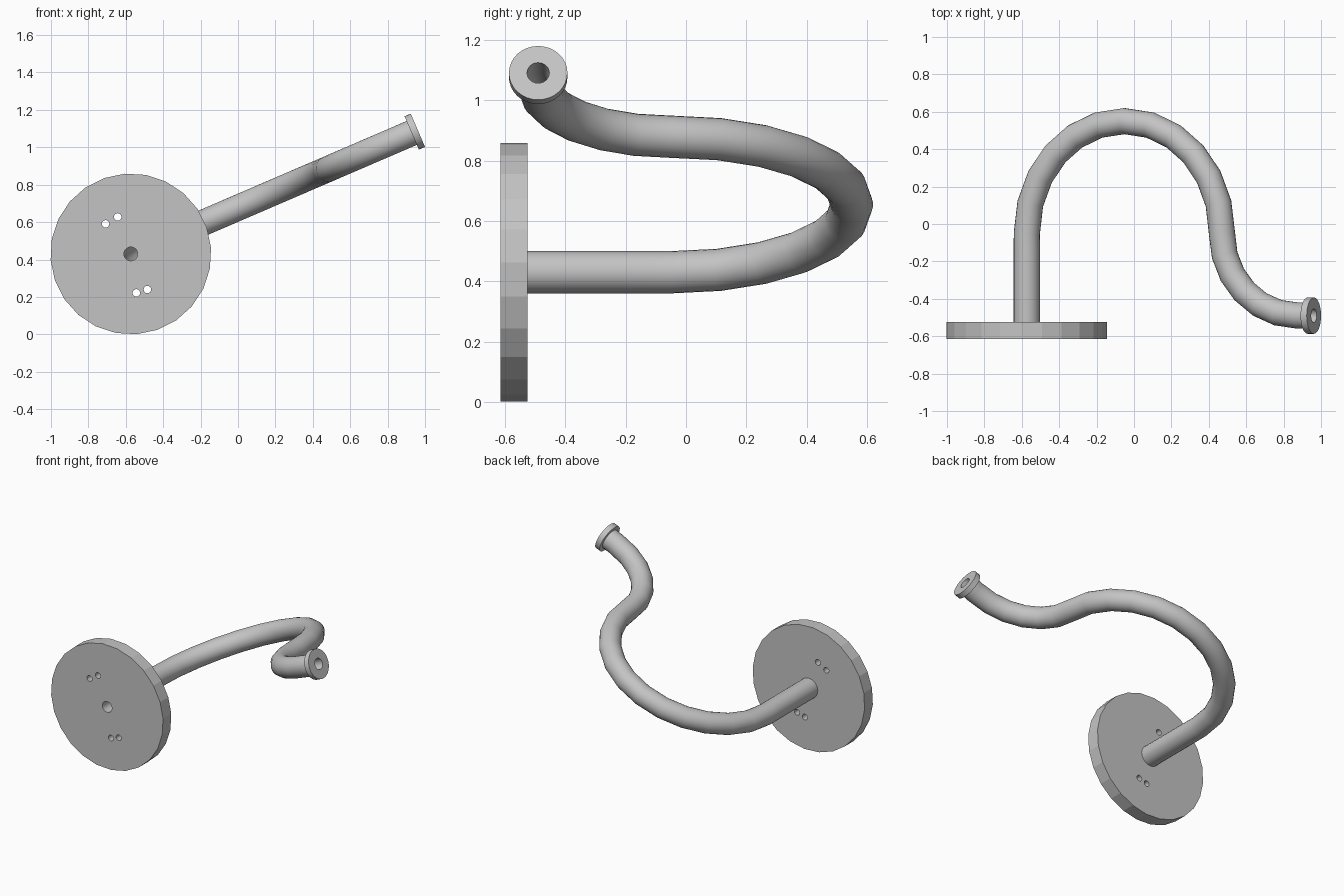
import bpy
from math import cos, sin, pi, radians
from mathutils import Matrix, Vector

cube = bpy.data.objects.get("Cube")
if cube:
    bpy.data.objects.remove(cube, do_unlink=True)

TILT = radians(23.3)          # tilt of the plane in which the pipe is bent
ORIGIN = Vector((-0.573, 0, 0.43))
PIPE_R, BORE_R = 0.07, 0.037
KAPPA = 0.5523

metal = bpy.data.materials.new("light grey metal")
metal.use_nodes = True
GREY = (0.55, 0.55, 0.55, 1)
metal.diffuse_color = GREY
metal.node_tree.nodes["Principled BSDF"].inputs["Base Color"].default_value = GREY


def on_plane(s, y):
    """Point at distance s along the tilted direction and depth y."""
    return ORIGIN + Vector((s * cos(TILT), y, s * sin(TILT)))


def to_mesh(name, curve, matrix=None, smooth=False, flip=False):
    """Turn a curve into a finished mesh object."""
    temp = bpy.data.objects.new("temp", curve)
    bpy.context.collection.objects.link(temp)
    graph = bpy.context.evaluated_depsgraph_get()
    mesh = bpy.data.meshes.new_from_object(temp.evaluated_get(graph))
    bpy.data.objects.remove(temp, do_unlink=True)
    mesh.name = name
    if matrix:
        mesh.transform(matrix)
    if flip:
        mesh.flip_normals()
    mesh.materials.clear()
    mesh.materials.append(metal)
    obj = bpy.data.objects.new(name, mesh)
    bpy.context.collection.objects.link(obj)
    bpy.ops.object.select_all(action="DESELECT")
    obj.select_set(True)
    bpy.context.view_layer.objects.active = obj
    if smooth:
        bpy.ops.object.shade_smooth_by_angle(angle=radians(35))
    else:
        bpy.ops.object.shade_flat()
    return obj


def drilled_disc(name, circles, thickness, matrix, smooth):
    """Disc with holes; circles are (x, y, radius, sides, start angle)."""
    curve = bpy.data.curves.new(name, "CURVE")
    curve.dimensions = "2D"
    curve.fill_mode = "BOTH"
    curve.extrude = thickness / 2
    for x, y, r, sides, start in circles:
        spline = curve.splines.new("POLY")
        spline.points.add(sides - 1)
        spline.use_cyclic_u = True
        for i, p in enumerate(spline.points):
            a = start + 2 * pi * i / sides
            p.co = (x + r * cos(a), y + r * sin(a), 0, 1)
    return to_mesh(name, curve, matrix, smooth)


def bent_tube(name, nodes, radius, flip=False):
    """Tube along nodes (s, y, handle in, handle out, direction)."""
    curve = bpy.data.curves.new(name, "CURVE")
    curve.dimensions = "3D"
    curve.resolution_u = 6
    curve.bevel_depth = radius
    curve.bevel_resolution = 10
    spline = curve.splines.new("BEZIER")
    spline.bezier_points.add(len(nodes) - 1)
    for p, (s, y, h_in, h_out, (ds, dy)) in zip(spline.bezier_points, nodes):
        p.handle_left_type = p.handle_right_type = "FREE"
        p.co = on_plane(s, y)
        p.handle_left = on_plane(s - ds * h_in, y - dy * h_in)
        p.handle_right = on_plane(s + ds * h_out, y + dy * h_out)
    return to_mesh(name, curve, smooth=True, flip=flip)


# Round wall plate with centre bore and two pairs of screw holes
holes = [(0.21 * cos(radians(a)), 0.21 * sin(radians(a)), 0.02, 16, 0)
         for a in (130, 109.5, -82, -65)]
plate_place = Matrix.Translation(ORIGIN + Vector((0, -0.57, 0))) @ Matrix.Rotation(pi / 2, 4, "X")
drilled_disc("wall_plate",
             [(0, 0, 0.43, 24, radians(4.3)), (0, 0, BORE_R, 24, 0)] + holes,
             0.09, plate_place, False)

# Bent pipe: straight run, large U-bend, then a tighter reverse bend
BEND, RISE, FOOT = 0.568, 0.6, -0.05
END_S, END_Y = 1.58, -0.49
back, right, front = (0, 1), (1, 0), (0, -1)
side = 2 * BEND
path = [
    (0, -0.53, 0.1, 0.16, back),
    (0, FOOT, 0.16, RISE * KAPPA, back),
    (BEND, FOOT + RISE, BEND * KAPPA, BEND * KAPPA, right),
    (side, FOOT, RISE * KAPPA, (FOOT - END_Y) * KAPPA, front),
    (END_S, END_Y, (END_S - side) * KAPPA, 0.02, right),
    (1.645, END_Y, 0.02, 0.02, right),
]
bent_tube("bent_pipe", path, PIPE_R)
bent_tube("pipe_bore", path, BORE_R, flip=True)

# End flange around the pipe mouth
flange_place = Matrix.Translation(on_plane(1.653, END_Y)) @ Matrix.Rotation(pi / 2 - TILT, 4, "Y")
drilled_disc("end_flange", [(0, 0, 0.097, 32, 0), (0, 0, BORE_R, 24, 0)],
             0.036, flange_place, True)
